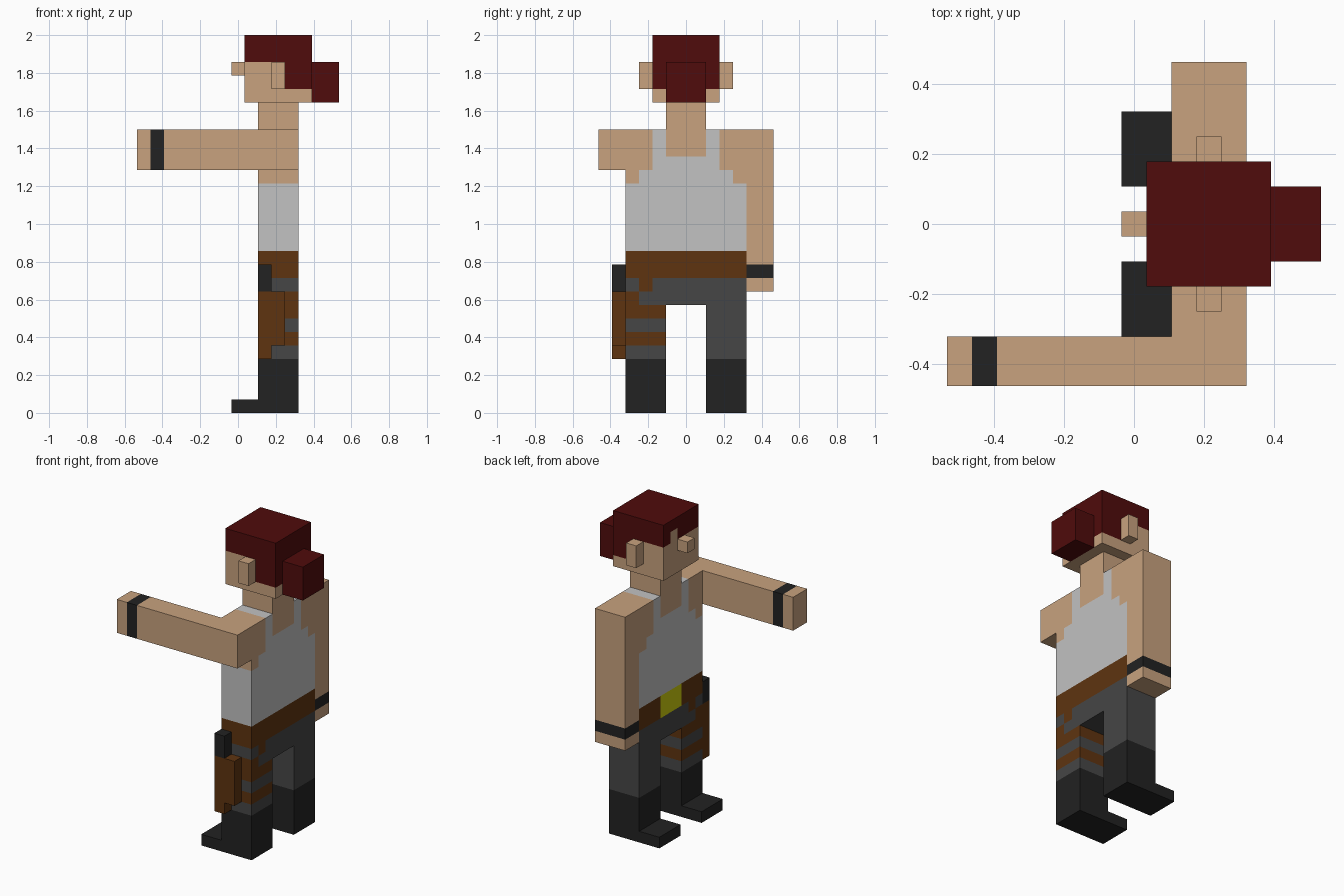
import bpy, bmesh
from mathutils import Vector

if "Cube" in bpy.data.objects:
    bpy.data.objects.remove(bpy.data.objects["Cube"])

U = 1 / 14  # one block unit; the figure is 28 units tall and faces -x

NAMES = {
    "skin": (0.578, 0.361, 0.209), "dark red hair": (0.080, 0.0035, 0.0035),
    "light grey cloth": (0.54, 0.54, 0.54), "brown leather": (0.114, 0.034, 0.005),
    "grey trousers": (0.061, 0.061, 0.061), "black": (0.016, 0.016, 0.016),
    "yellow buckle": (0.60, 0.60, 0.004),
}
SKIN, HAIR, CLOTH, LEATHER, GREY, BLACK, YELLOW = range(7)
MATS = []
for n, c in NAMES.items():
    m = bpy.data.materials.new(n)
    m.diffuse_color = (*c, 1)
    m.use_nodes = True
    m.node_tree.nodes["Principled BSDF"].inputs["Base Color"].default_value = m.diffuse_color
    MATS.append(m)


def block(name, x, y, z, paint):
    """Box in block units. paint is a colour, or a rule giving one per unit square."""
    lo, hi = Vector((x[0], y[0], z[0])), Vector((x[1], y[1], z[1]))
    bm = bmesh.new()
    bmesh.ops.create_cube(bm, size=1)
    for v in bm.verts:
        v.co = Vector([lo[i] if v.co[i] < 0 else hi[i] for i in range(3)])
    if callable(paint):
        for axis in range(3):
            no = Vector([float(i == axis) for i in range(3)])
            for k in range(1, round(hi[axis] - lo[axis])):
                bmesh.ops.bisect_plane(bm, geom=bm.verts[:] + bm.edges[:] + bm.faces[:],
                                       plane_co=no * (lo[axis] + k), plane_no=no)
    bm.normal_update()
    for f in bm.faces:
        f.material_index = paint(f.calc_center_median(), f.normal) if callable(paint) else paint
    if callable(paint):  # merge squares of the same colour
        bmesh.ops.dissolve_limit(bm, angle_limit=0.01, verts=bm.verts[:],
                                 edges=bm.edges[:], delimit={'MATERIAL'})
    bmesh.ops.scale(bm, vec=(U, U, U), verts=bm.verts[:])
    me = bpy.data.meshes.new(name)
    bm.to_mesh(me)
    bm.free()
    for m in MATS:
        me.materials.append(m)
    ob = bpy.data.objects.new(name, me)
    bpy.context.collection.objects.link(ob)
    return ob


# Torso: vest with straps, belt with buckle, hips with a slanted strap
def torso_paint(c, n):
    a = abs(c.y)
    if c.z < 10:
        strap = (c.z > 9 and -3.5 < c.y < -2.5) or (c.z < 9 and c.y < -3.5)
        return LEATHER if strap and n.z > -0.5 else GREY
    if c.z < 12:
        return YELLOW if n.x < -0.5 and a < 1.5 else LEATHER
    if a < 1.5:
        return SKIN if c.z > 19 else CLOTH
    top = 22 if a < 2.5 else 18 if a < 3.5 else 17
    return CLOTH if c.z < top else SKIN


block("torso", (1.5, 4.5), (-4.5, 4.5), (8, 21), torso_paint)
block("neck", (1.5, 4.5), (-1.5, 1.5), (21, 23), SKIN)


# Head: hair cap, longer behind the ears, with a parted fringe
def head_paint(c, n):
    if n.z < -0.5:
        return SKIN
    if n.x < -0.5 and 0.5 < c.y < 1.5 and c.z < 27:
        return SKIN
    return HAIR if c.z > 26 or (c.x > 3.5 and c.z > 24) else SKIN


block("head", (0.5, 5.5), (-2.5, 2.5), (23, 28), head_paint)
block("hair_bun", (5.5, 7.5), (-1.5, 1.5), (23, 26), HAIR)
block("nose", (-0.5, 0.5), (-0.5, 0.5), (25, 26), SKIN)

# Arms with wristbands: one stretched forward, one hanging
block("raised_arm", (-7.5, 4.5), (-6.5, -4.5), (18, 21),
      lambda c, n: BLACK if -6.5 < c.x < -5.5 else SKIN)
block("hanging_arm", (1.5, 4.5), (4.5, 6.5), (9, 21),
      lambda c, n: BLACK if 10 < c.z < 11 else SKIN)


# Legs, boots, ears; the holster leg carries two straps
def strapped_leg(c, n):
    return LEATHER if 5 < c.z < 6 or 7 < c.z < 8 else GREY


for side, s in (("right", -1), ("left", 1)):
    y = sorted((1.5 * s, 4.5 * s))
    block(side + "_leg", (1.5, 4.5), y, (4, 8), strapped_leg if s < 0 else GREY)
    block(side + "_boot", (1.5, 4.5), y, (0, 4), BLACK)
    block(side + "_boot_toe", (-0.5, 1.5), y, (0, 1), BLACK)
    block(side + "_ear", (2.5, 3.5), sorted((2.5 * s, 3.5 * s)), (24, 26), SKIN)

# Holster with a grip sticking out
block("holster", (1.5, 3.5), (-5.5, -4.5), (5, 9), LEATHER)
block("holster_tip", (1.5, 2.5), (-5.5, -4.5), (4, 5), LEATHER)
block("holster_grip", (1.5, 2.5), (-5.5, -4.5), (9, 11), BLACK)
